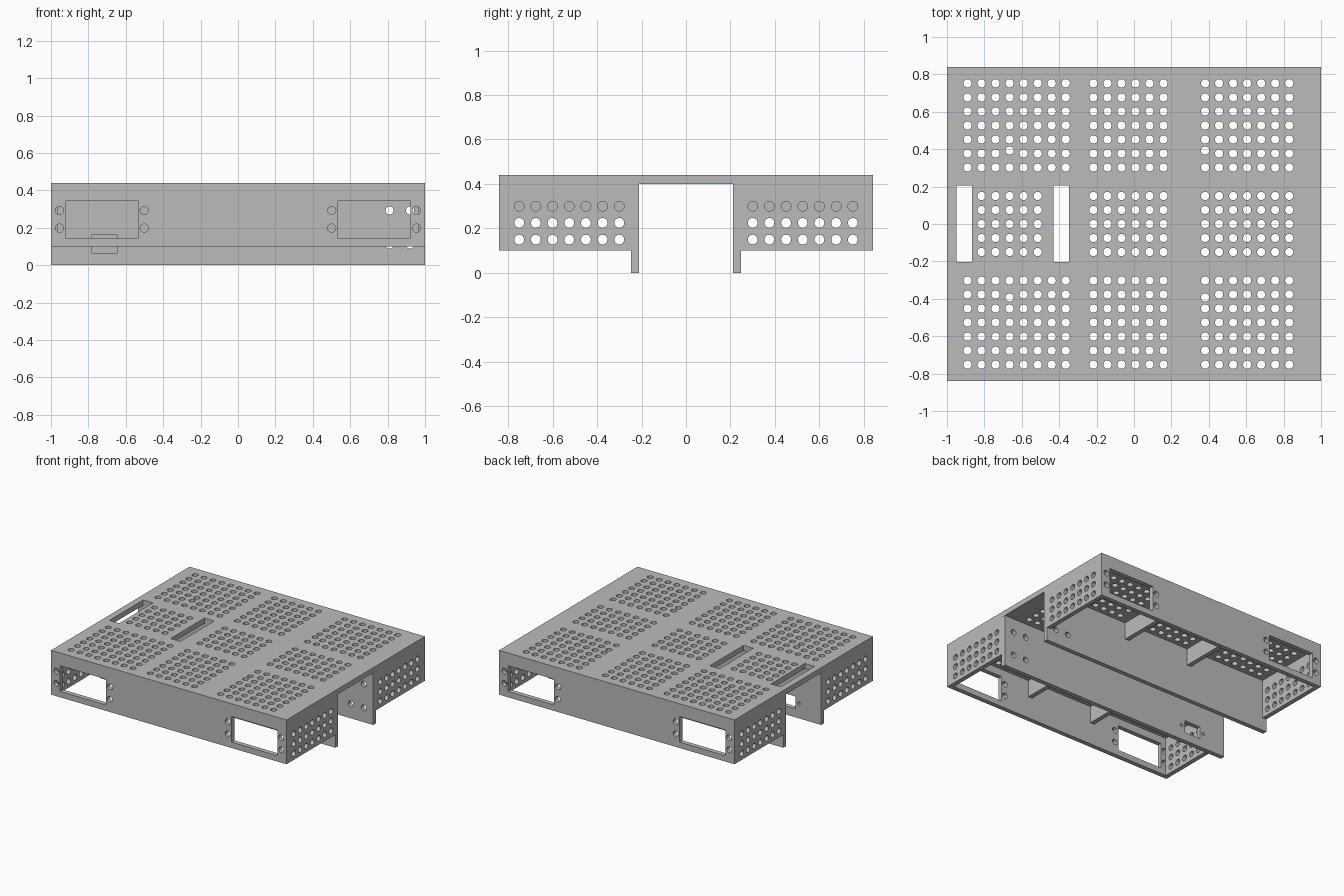
import bpy, bmesh
from math import radians, sin, cos, tau

default = bpy.data.objects.get("Cube")
if default:
    bpy.data.objects.remove(default, do_unlink=True)

grey = bpy.data.materials.new("plain grey")
grey.use_nodes = True
grey.diffuse_color = (0.5, 0.5, 0.5, 1)
grey.node_tree.nodes["Principled BSDF"].inputs["Base Color"].default_value = (0.5, 0.5, 0.5, 1)

T = 0.035          # wall thickness
TOP, PLATE = 0.44, 0.04
CEIL = TOP - PLATE
SKIRT = 0.1        # lower edge of outer walls
PITCH, R = 0.075, 0.022
HALF_Y = 0.84
INNER = 0.212      # channel half width
UPRIGHT = (radians(90), 0, 0)
SIDEWAYS = (radians(90), 0, radians(90))


def rect(x0, x1, y0, y1):
    return [(x0, y0), (x1, y0), (x1, y1), (x0, y1)]


def circle(x, y, r=R, n=24):
    return [(x + r * cos(tau * i / n), y + r * sin(tau * i / n)) for i in range(n)]


def steps(start, count):
    return [start + PITCH * i for i in range(count)]


def panel(name, outline, holes, thickness, location, rotation=(0, 0, 0)):
    """Flat sheet with openings, made from a filled and extruded 2D curve."""
    curve = bpy.data.curves.new(name, 'CURVE')
    curve.dimensions = '2D'
    curve.fill_mode = 'BOTH'
    curve.extrude = thickness / 2
    for loop in [outline] + holes:
        spline = curve.splines.new('POLY')
        spline.points.add(len(loop) - 1)
        for point, (x, y) in zip(spline.points, loop):
            point.co = (x, y, 0, 1)
        spline.use_cyclic_u = True
    temp = bpy.data.objects.new(name + " profile", curve)
    bpy.context.collection.objects.link(temp)
    depsgraph = bpy.context.evaluated_depsgraph_get()
    mesh = bpy.data.meshes.new_from_object(temp.evaluated_get(depsgraph))
    bpy.data.objects.remove(temp, do_unlink=True)
    bpy.data.curves.remove(curve)

    bm = bmesh.new()
    bm.from_mesh(mesh)
    bmesh.ops.remove_doubles(bm, verts=bm.verts, dist=0.0005)
    bmesh.ops.recalc_face_normals(bm, faces=bm.faces)
    bm.to_mesh(mesh)
    bm.free()
    mesh.materials.clear()
    mesh.materials.append(grey)
    obj = bpy.data.objects.new(name, mesh)
    obj.location, obj.rotation_euler = location, rotation
    bpy.context.collection.objects.link(obj)
    bpy.ops.object.select_all(action='DESELECT')
    obj.select_set(True)
    bpy.context.view_layer.objects.active = obj
    bpy.ops.object.shade_smooth_by_angle(angle=radians(30))
    return obj


# Top plate: vent grids, four mounting holes and two slots
left_cols, mid_cols, right_cols = steps(-0.89, 8), steps(-0.217, 6), steps(0.38, 7)
mounts = (left_cols[3], right_cols[0])
vents = []
for x in left_cols + mid_cols + right_cols:
    for row, y in enumerate(steps(0.302, 7)):
        if row == 1 and x in mounts:
            y = 0.393
        vents += [circle(x, y), circle(x, -y)]
for x in left_cols[1:6] + mid_cols + right_cols:
    vents += [circle(x, y) for y in steps(-2 * PITCH, 5)]
slots = [rect(x, x + 0.083, -0.203, 0.207) for x in (-0.95, -0.43)]
panel("top_plate", rect(-1, 1, -HALF_Y, HALF_Y), vents + slots, PLATE,
      (0, 0, TOP - PLATE / 2))

# Front and back walls: two windows, each with four screw holes
openings = []
for s in (-1, 1):
    openings.append(rect(*sorted((s * 0.532, s * 0.922)), 0.145, 0.342))
    openings += [circle(s * x, z) for x in (0.501, 0.955) for z in (0.198, 0.292)]
for name, s in (("front_wall", -1), ("back_wall", 1)):
    panel(name, rect(-1, 1, SKIRT, CEIL), openings, T,
          (0, s * (HALF_Y - T / 2), 0), UPRIGHT)

# Channel walls: screw holes, and a connector opening in the front one
screws = [circle(x, z) for x in (0.81, 0.92) for z in (0.11, 0.292)]
connector = [rect(-0.78, -0.645, 0.065, 0.16)]
connector += [circle(x, 0.113, 0.012) for x in (-0.81, -0.615)]
for name, s, extra in (("front_channel_wall", -1, connector), ("back_channel_wall", 1, [])):
    panel(name, rect(-1, 1, 0, CEIL), screws + extra, T,
          (0, s * (INNER + T / 2), 0), UPRIGHT)

# Perforated end walls and stiffening ribs in the front and back bays
for bay, s in (("front", -1), ("back", 1)):
    y0, y1 = sorted((s * (INNER + T), s * (HALF_Y - T)))
    grid = [circle(s * y, z) for y in steps(0.3, 7) for z in steps(0.15, 3)]
    for side, x in (("left", 1), ("right", -1)):
        panel(f"{bay}_{side}_end_wall", rect(y0, y1, SKIRT, CEIL), grid, T,
              (x * (1 - T / 2), 0, 0), SIDEWAYS)
    for side, x in (("left", 0.27), ("right", -0.295)):
        panel(f"{bay}_{side}_rib", rect(y0, y1, 0.27, CEIL), [], T, (x, 0, 0), SIDEWAYS)
